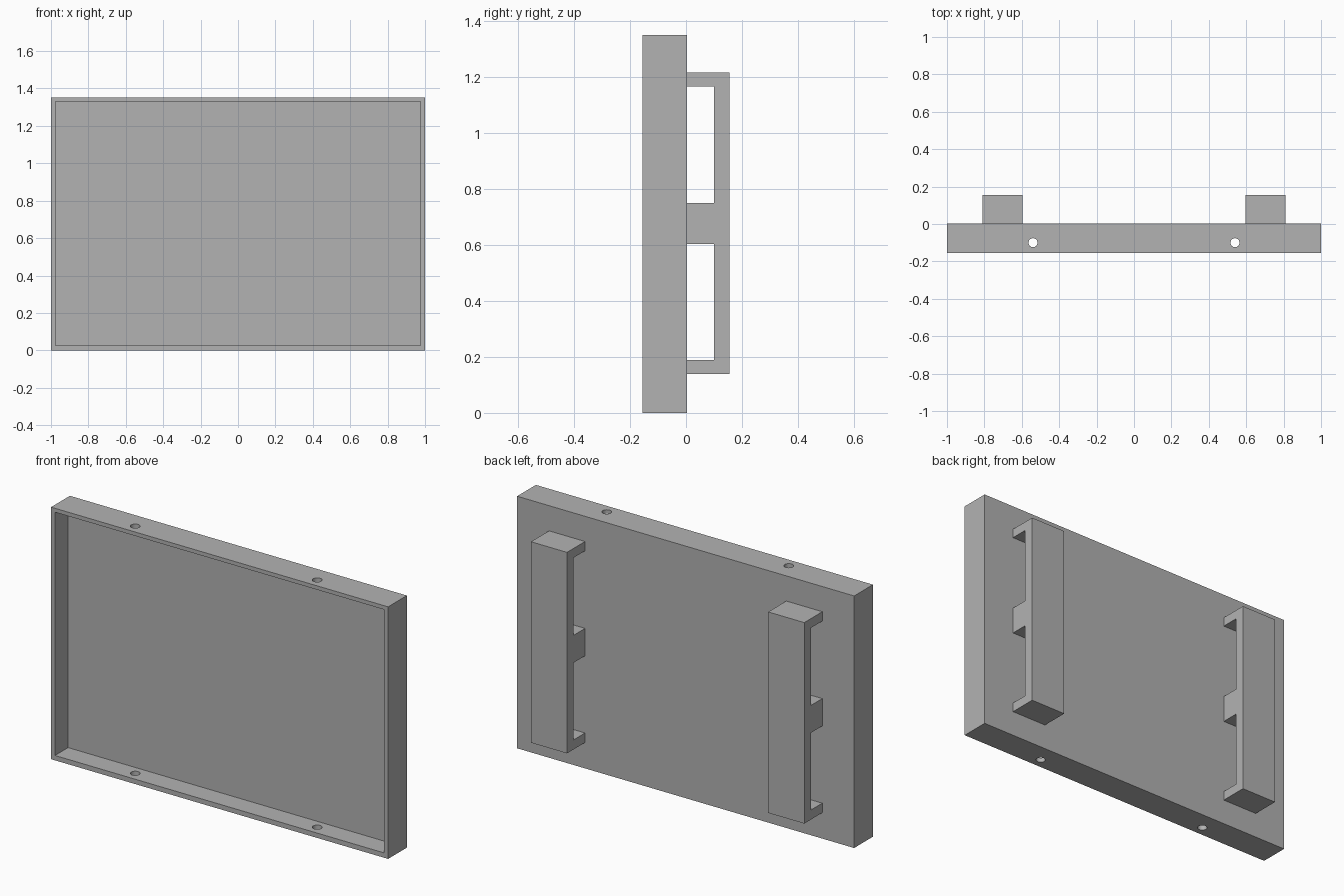
import bpy
import bmesh
import math

if "Cube" in bpy.data.objects:
    bpy.data.objects.remove(bpy.data.objects["Cube"], do_unlink=True)

BACK = 0.156      # rearmost surface; the front rim sits at -BACK
PANEL = 0.003     # rear face of the tray
HEIGHT = 1.352

grey = bpy.data.materials.new("plain grey")
grey.use_nodes = True
grey.diffuse_color = (0.448, 0.448, 0.448, 1)
grey.node_tree.nodes["Principled BSDF"].inputs["Base Color"].default_value = grey.diffuse_color


def add_object(name, bm):
    bmesh.ops.recalc_face_normals(bm, faces=bm.faces)
    mesh = bpy.data.meshes.new(name)
    bm.to_mesh(mesh)
    bm.free()
    mesh.materials.append(grey)
    obj = bpy.data.objects.new(name, mesh)
    bpy.context.collection.objects.link(obj)
    return obj


def box(name, low, high):
    bm = bmesh.new()
    bmesh.ops.create_cube(bm, size=1)
    for v in bm.verts:
        v.co = [h if c > 0 else l for c, l, h in zip(v.co, low, high)]
    return add_object(name, bm)


def extrude_profile(name, profile, x0, x1):
    """Extrude a closed (y, z) outline along x."""
    bm = bmesh.new()
    face = bm.faces.new([bm.verts.new((x0, y, z)) for y, z in profile])
    made = bmesh.ops.extrude_face_region(bm, geom=[face])["geom"]
    moved = [g for g in made if isinstance(g, bmesh.types.BMVert)]
    bmesh.ops.translate(bm, verts=moved, vec=(x1 - x0, 0, 0))
    return add_object(name, bm)


def cut(target, cutter):
    cutter.hide_render = True
    mod = target.modifiers.new("cut", "BOOLEAN")
    mod.operation = "DIFFERENCE"
    mod.solver = "EXACT"
    mod.object = cutter
    bpy.context.view_layer.objects.active = target
    bpy.ops.object.modifier_apply(modifier=mod.name)
    bpy.data.objects.remove(cutter, do_unlink=True)


# Shallow tray, open at the front
tray = box("tray", (-1, -BACK, 0), (1, PANEL, HEIGHT))
cut(tray, box("recess_cutter", (-0.977, -BACK - 0.1, 0.026), (0.977, -0.045, HEIGHT - 0.021)))

# Round holes through the top and bottom walls
for x in (-0.54, 0.54):
    bpy.ops.mesh.primitive_cylinder_add(vertices=32, radius=0.024, depth=2,
                                        location=(x, -0.1, HEIGHT / 2))
    hole = bpy.context.object
    hole.data.materials.append(grey)
    cut(tray, hole)

bpy.ops.object.select_all(action="DESELECT")
tray.select_set(True)
bpy.context.view_layer.objects.active = tray
bpy.ops.object.shade_smooth_by_angle(angle=math.radians(30))

# Upright rear bars, each standing off the panel on three feet
GAP = 0.1
outline = [(BACK, 0.139), (BACK, 1.217), (PANEL, 1.217),
           (PANEL, 1.167), (GAP, 1.167), (GAP, 0.751), (PANEL, 0.751),
           (PANEL, 0.604), (GAP, 0.604), (GAP, 0.19), (PANEL, 0.19),
           (PANEL, 0.139)]
for side, sign in (("left", 1), ("right", -1)):
    extrude_profile(side + "_rear_bracket", outline, sign * 0.597, sign * 0.811)
